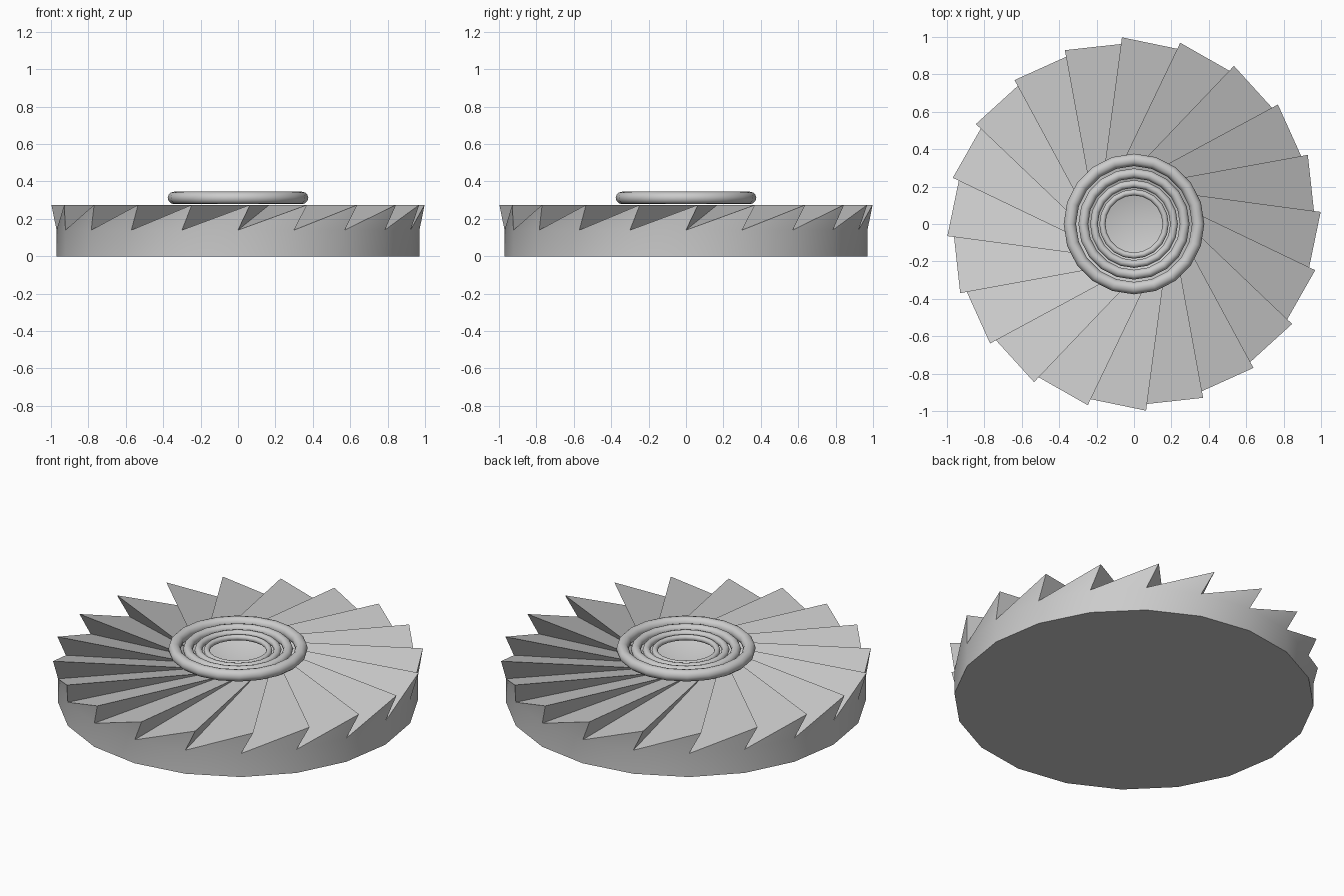
import bpy, bmesh
from math import sin, cos, radians

if "Cube" in bpy.data.objects:
    bpy.data.objects.remove(bpy.data.objects["Cube"])

N = 20
STEP = 360 / N
TOP, VALLEY = 0.275, 0.14


def smooth(obj, angle):
    bpy.ops.object.select_all(action='DESELECT')
    obj.select_set(True)
    bpy.context.view_layer.objects.active = obj
    bpy.ops.object.shade_smooth_by_angle(angle=radians(angle))


# Toothed disc: drum wall, swirling overhanging blades and a sunken centre cone
bm = bmesh.new()


def circle(r, z, offset):
    return [bm.verts.new((r * cos(radians(i * STEP + offset)),
                          r * sin(radians(i * STEP + offset)), z)) for i in range(N)]


base = circle(0.97, 0, 0)
valley = circle(0.97, VALLEY, 0)
tip = circle(1.0, TOP, 3.7)
inner = circle(0.285, TOP, 36)
centre = bm.verts.new((0, 0, VALLEY))

bm.faces.new(base[::-1])
for i in range(N):
    j = (i + 1) % N
    bm.faces.new((base[i], base[j], valley[j], valley[i]))    # wall
    bm.faces.new((valley[i], valley[j], tip[j]))              # tooth end
    bm.faces.new((valley[i], tip[j], inner[j], inner[i]))     # blade slope
    bm.faces.new((tip[j], valley[j], inner[j]))               # steep side
    bm.faces.new((inner[i], inner[j], centre))                # centre cone
bmesh.ops.recalc_face_normals(bm, faces=bm.faces)
mesh = bpy.data.meshes.new("toothed_disc")
bm.to_mesh(mesh)
bm.free()
disc = bpy.data.objects.new("toothed_disc", mesh)
bpy.context.collection.objects.link(disc)
smooth(disc, 20)

# Nested hub rings, each a smaller copy of the last
for i in range(4):
    s = 0.79 ** i
    minor = 0.033 * s
    bpy.ops.mesh.primitive_torus_add(
        major_radius=0.343 * s, minor_radius=minor,
        major_segments=20, minor_segments=12,
        location=(0, 0, 0.279 + 0.7 * minor + 0.3 * 0.033))
    ring = bpy.context.object
    ring.name = f"hub_ring_{i + 1}"
    smooth(ring, 40)
